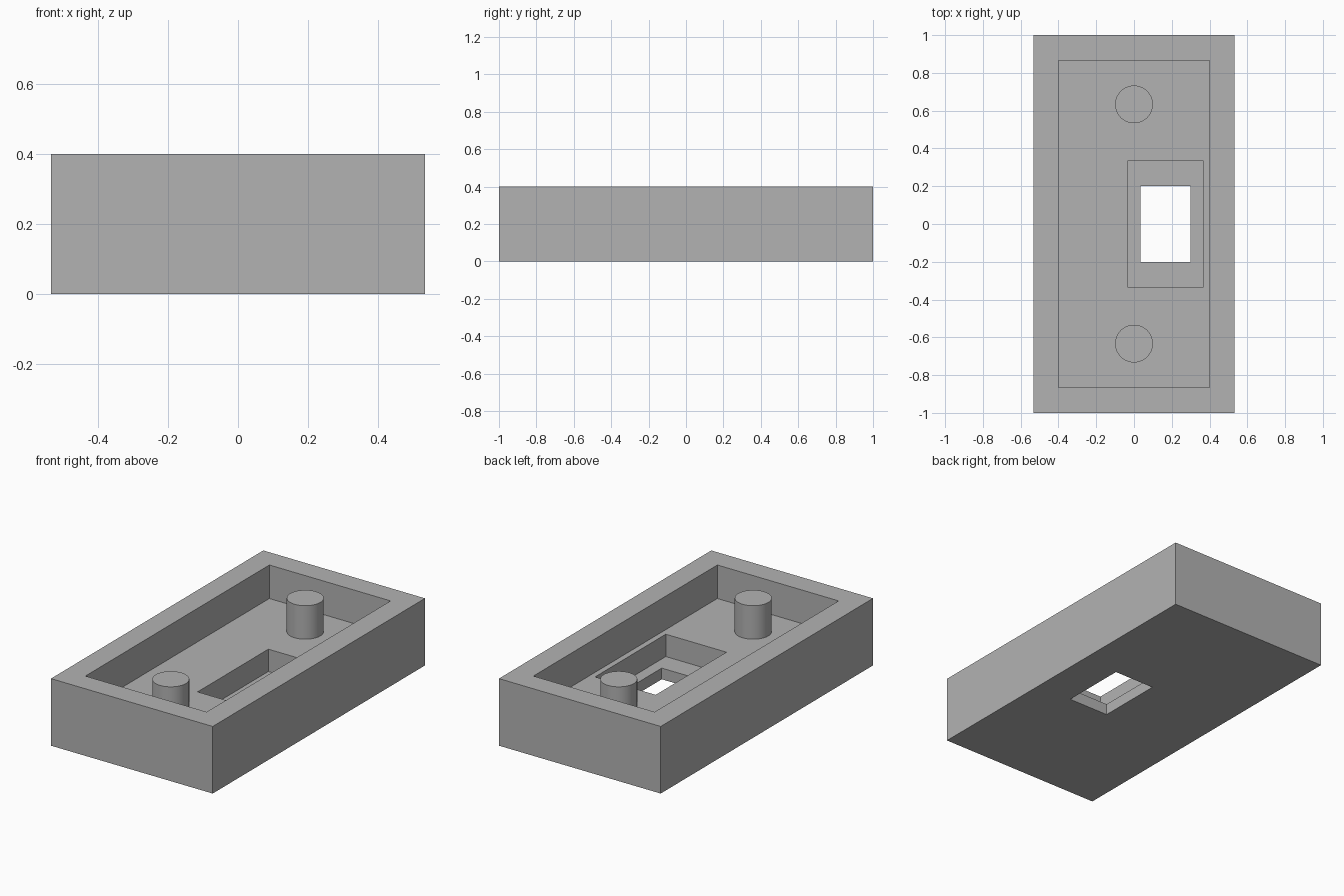
import bpy
import bmesh
from mathutils import Matrix

cube = bpy.data.objects.get("Cube")
if cube:
    bpy.data.objects.remove(cube, do_unlink=True)

U = 1 / 15  # design module: the case is 16 x 30 x 6 modules

grey = bpy.data.materials.new("mid grey")
grey.use_nodes = True
colour = (0.45, 0.45, 0.45, 1)
grey.diffuse_color = colour
grey.node_tree.nodes["Principled BSDF"].inputs["Base Color"].default_value = colour


def make_object(name, bm):
    bmesh.ops.recalc_face_normals(bm, faces=bm.faces)
    mesh = bpy.data.meshes.new(name)
    bm.to_mesh(mesh)
    bm.free()
    mesh.materials.append(grey)
    obj = bpy.data.objects.new(name, mesh)
    bpy.context.collection.objects.link(obj)
    return obj


def rect_loop(bm, x0, x1, half_y, z):
    corners = ((x0, -half_y), (x1, -half_y), (x1, half_y), (x0, half_y))
    return [bm.verts.new((x * U, y * U, z * U)) for x, y in corners]


# Case: rectangular loops from the outside, over the rim, down to the opening
outer = (-8, 8, 15)
cavity = (-6, 6, 13)
pocket = (-0.5, 5.5, 5)
opening = (0.5, 4.5, 3)
steps = [(outer, 0), (outer, 6), (cavity, 6), (cavity, 3),
         (pocket, 3), (pocket, 1), (opening, 1), (opening, 0)]

bm = bmesh.new()
loops = [rect_loop(bm, *rect, z) for rect, z in steps]
for a, b in zip(loops, loops[1:] + loops[:1]):
    for i in range(4):
        j = (i + 1) % 4
        bm.faces.new((a[i], a[j], b[j], b[i]))
make_object("case", bm)

# Round posts standing on the cavity floor, level with the rim
for name, side in (("front_post", -1), ("back_post", 1)):
    bm = bmesh.new()
    bmesh.ops.create_cone(
        bm, cap_ends=True, segments=48, radius1=1.5 * U, radius2=1.5 * U,
        depth=3 * U, matrix=Matrix.Translation((0, side * 9.5 * U, 4.5 * U)))
    post = make_object(name, bm)
    bpy.ops.object.select_all(action="DESELECT")
    post.select_set(True)
    bpy.context.view_layer.objects.active = post
    bpy.ops.object.shade_smooth_by_angle()
